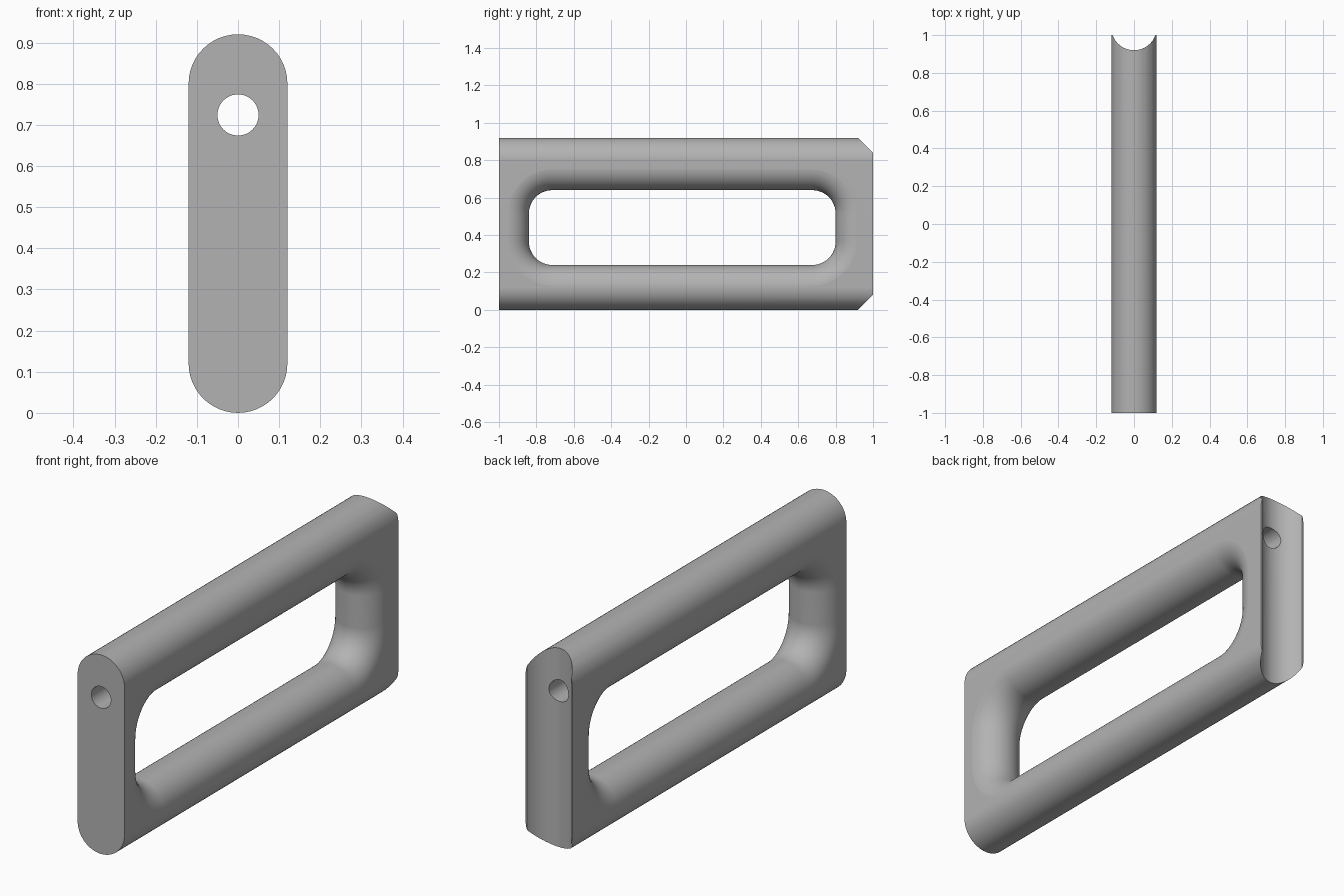
import bpy, bmesh, math
from mathutils import Matrix, Vector

if "Cube" in bpy.data.objects:
    bpy.data.objects.remove(bpy.data.objects["Cube"], do_unlink=True)

grey = bpy.data.materials.new("plain grey")
grey.use_nodes = True
COLOUR = (0.45, 0.45, 0.45, 1)
grey.diffuse_color = COLOUR
grey.node_tree.nodes["Principled BSDF"].inputs["Base Color"].default_value = COLOUR

R = 0.12          # half thickness of the bar
HEIGHT = 0.92


def loft(name, loops):
    """Skin a stack of equal-length closed loops and cap both ends."""
    bm = bmesh.new()
    rings = [[bm.verts.new(p) for p in loop] for loop in loops]
    n = len(rings[0])
    for a, b in zip(rings, rings[1:]):
        for i in range(n):
            j = (i + 1) % n
            bm.faces.new((a[i], a[j], b[j], b[i]))
    bm.faces.new(rings[0])
    bm.faces.new(rings[-1])
    bmesh.ops.recalc_face_normals(bm, faces=bm.faces)
    mesh = bpy.data.meshes.new(name)
    bm.to_mesh(mesh)
    bm.free()
    mesh.materials.append(grey)
    obj = bpy.data.objects.new(name, mesh)
    bpy.context.collection.objects.link(obj)
    return obj


def rounded_rect(half_w, half_h, radius, steps):
    """Counter-clockwise outline with arcs at the four corners."""
    pts = []
    for k, (sx, sy) in enumerate(((1, 1), (-1, 1), (-1, -1), (1, -1))):
        for i in range(steps + 1):
            a = math.pi / 2 * (k + i / steps)
            pts.append((sx * (half_w - radius) + radius * math.cos(a),
                        sy * (half_h - radius) + radius * math.sin(a)))
    return pts


def cylinder(name, radius, start, end, sides=64):
    start, end = Vector(start), Vector(end)
    turn = (end - start).to_track_quat('Z', 'Y')
    ring = [turn @ Vector((radius * math.cos(math.tau * i / sides),
                           radius * math.sin(math.tau * i / sides), 0))
            for i in range(sides)]
    return loft(name, [[p + c for p in ring] for c in (start, end)])


# Solid bar with half-round top and bottom
mid = HEIGHT / 2
arc = 24
outline = []
for centre, first in ((HEIGHT - R, 0), (R, math.pi)):
    for i in range(arc + 1):
        a = first + math.pi * i / arc
        outline.append((R * math.cos(a), centre + R * math.sin(a)))
frame = loft("handle_frame", [[(x, y, z) for x, z in outline] for y in (-1, 1)])

# Rounded window whose rim rolls over into the flat sides
ROLL = R + 0.0004
profile = [(-0.2, ROLL)]
for i in range(33):
    t = math.pi * (i / 32 - 0.5)
    profile.append((ROLL * math.sin(t), ROLL * (1 - math.cos(t))))
profile.append((0.2, ROLL))
loops = [[(x, y - 0.02, z + 0.44)
          for y, z in rounded_rect(0.82 + d, 0.2 + d, 0.125 + d, 12)]
         for x, d in profile]
window = loft("window_cutter", loops)

# Lengthwise bore and the hollow back end
bore = cylinder("bore_cutter", 0.05, (0, -1.2, 0.724), (0, 1.2, 0.724), 48)
hollow = cylinder("hollow_cutter", R, (0, 1.04, -0.2), (0, 1.04, 1.2))

bpy.context.view_layer.objects.active = frame
frame.select_set(True)
for cutter in (window, bore, hollow):
    cutter.hide_render = True
    mod = frame.modifiers.new(cutter.name, 'BOOLEAN')
    mod.operation = 'DIFFERENCE'
    mod.solver = 'EXACT'
    mod.object = cutter
    bpy.ops.object.modifier_apply(modifier=mod.name)
    bpy.data.objects.remove(cutter, do_unlink=True)

# Smooth shading, with the large flats kept flat
bpy.ops.object.shade_smooth_by_angle(angle=math.radians(30))
normals = frame.modifiers.new("flat sides", 'WEIGHTED_NORMAL')
normals.keep_sharp = True
